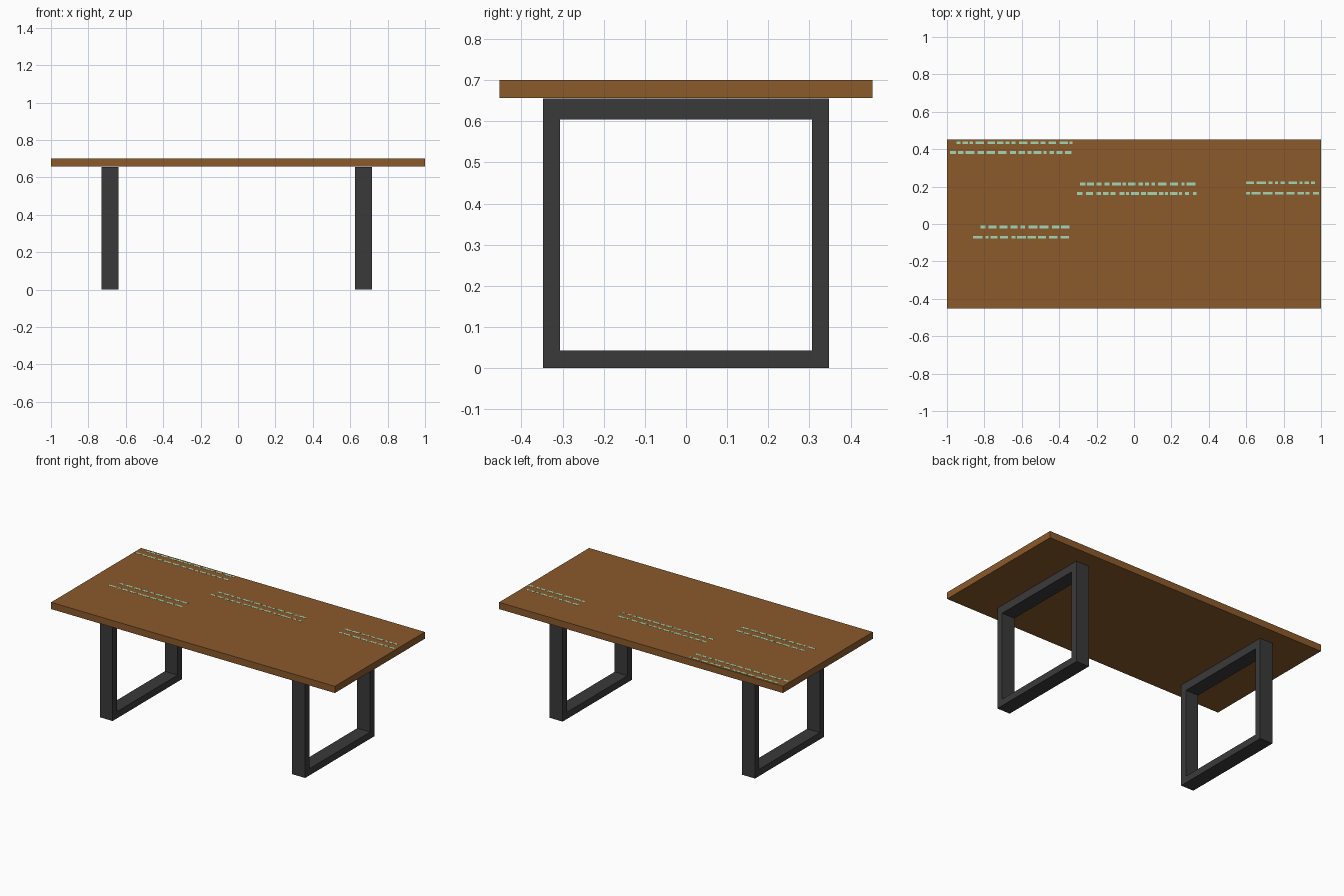
import bpy, bmesh, random

if "Cube" in bpy.data.objects:
    bpy.data.objects.remove(bpy.data.objects["Cube"])

random.seed(4)


def material(name, rgb):
    m = bpy.data.materials.new(name)
    m.diffuse_color = (*rgb, 1.0)
    m.use_nodes = True
    m.node_tree.nodes["Principled BSDF"].inputs["Base Color"].default_value = m.diffuse_color
    return m


WOOD = material("brown wood", (0.258, 0.102, 0.024))
METAL = material("dark metal", (0.042, 0.042, 0.042))
INLAY = material("pale green inlay", (0.36, 0.68, 0.46))


def make_object(name, bm, mat):
    bmesh.ops.recalc_face_normals(bm, faces=bm.faces)
    mesh = bpy.data.meshes.new(name)
    bm.to_mesh(mesh)
    bm.free()
    mesh.materials.append(mat)
    obj = bpy.data.objects.new(name, mesh)
    bpy.context.collection.objects.link(obj)
    return obj


def add_box(bm, x0, x1, y0, y1, z0, z1):
    verts = bmesh.ops.create_cube(bm, size=1.0)["verts"]
    for v in verts:
        v.co.x = x0 if v.co.x < 0 else x1
        v.co.y = y0 if v.co.y < 0 else y1
        v.co.z = z0 if v.co.z < 0 else z1


# Table top
TOP = 0.70
bm = bmesh.new()
add_box(bm, -1, 1, -0.453, 0.453, 0.657, TOP)
make_object("table_top", bm, WOOD)


# Rectangular leg frames: outer and inner loops joined into a hollow ring
def leg_frame(name, x0, x1):
    bm = bmesh.new()

    def loop(x, y, z0, z1):
        return [bm.verts.new((x, a, b)) for a, b in
                ((-y, z0), (y, z0), (y, z1), (-y, z1))]

    outer, inner = (0.348, 0.0, 0.655), (0.306, 0.043, 0.604)
    loops = [loop(x0, *outer), loop(x1, *outer), loop(x1, *inner), loop(x0, *inner)]
    for i in range(4):
        a, b = loops[i], loops[(i + 1) % 4]
        for j in range(4):
            k = (j + 1) % 4
            bm.faces.new((a[j], a[k], b[k], b[j]))
    make_object(name, bm, METAL)


leg_frame("left_leg_frame", -0.73, -0.64)
leg_frame("right_leg_frame", 0.626, 0.717)

# Broken inlay lines on the table top: rows of plain thin dashes (x start, x end, y)
rows = [(-0.95, -0.33, 0.435), (-0.985, -0.335, 0.382),
        (-0.29, 0.335, 0.214), (-0.305, 0.335, 0.163),
        (0.60, 0.97, 0.220), (0.60, 0.99, 0.165),
        (-0.82, -0.33, -0.016), (-0.86, -0.33, -0.070)]
bm = bmesh.new()
for start, end, y in rows:
    x = start
    while x < end - 0.01:
        length = min(random.uniform(0.015, 0.05), end - x)
        add_box(bm, x, x + length, y - 0.007, y + 0.007, TOP - 0.001, TOP + 0.001)
        x += length + random.uniform(0.008, 0.02)
make_object("inlay_dashes", bm, INLAY)
